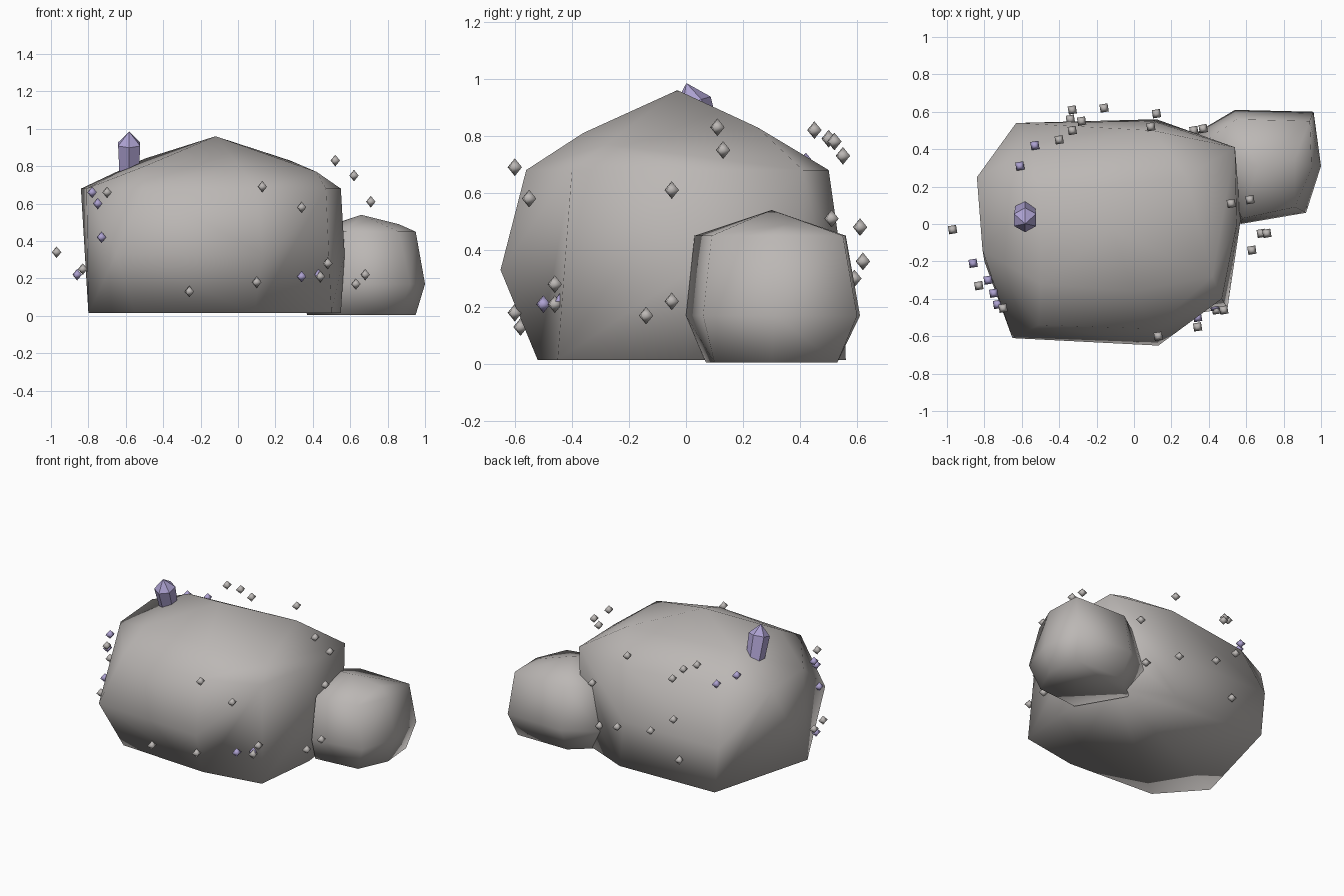
import bpy
import bmesh
from mathutils import Matrix, Vector

default_cube = bpy.data.objects.get("Cube")
if default_cube:
    bpy.data.objects.remove(default_cube, do_unlink=True)


def make_material(name, colour):
    material = bpy.data.materials.new(name)
    material.use_nodes = True
    material.diffuse_color = (*colour, 1)
    shader = next(n for n in material.node_tree.nodes if n.type == "BSDF_PRINCIPLED")
    shader.inputs["Base Color"].default_value = (*colour, 1)
    shader.inputs["Roughness"].default_value = .8
    return material


stone = make_material("warm grey stone", (.5, .475, .46))
amethyst = make_material("pale violet crystal", (.42, .36, .64))


def finish(name, bm, material, smooth=False):
    """Turn a bmesh into a named, coloured object in the scene."""
    bmesh.ops.recalc_face_normals(bm, faces=bm.faces)
    mesh = bpy.data.meshes.new(name)
    bm.to_mesh(mesh)
    bm.free()
    mesh.materials.append(material)
    for polygon in mesh.polygons:
        polygon.use_smooth = smooth
    obj = bpy.data.objects.new(name, mesh)
    bpy.context.collection.objects.link(obj)
    return obj


def boulder(name, rings, crown, hollow=None):
    """Wrap a skin around rough rings and crown points; a hollow turns one edge inward."""
    bm = bmesh.new()
    for height, outline in rings:
        for x, y in outline:
            bm.verts.new((x, y, height))
    for point in crown:
        bm.verts.new(point)
    hull = bmesh.ops.convex_hull(bm, input=bm.verts)
    leftovers = hull["geom_interior"] + hull["geom_unused"]
    inner = {v for v in leftovers if isinstance(v, bmesh.types.BMVert)}
    bmesh.ops.delete(bm, geom=list(inner), context="VERTS")
    if hollow:
        edge = min(bm.edges, key=lambda e: sum(
            (v.co - Vector(hollow)).length for v in e.verts)
            + 2 * ((e.verts[0].co + e.verts[1].co) / 2 - Vector(hollow)).length)
        bmesh.ops.rotate_edges(bm, edges=[edge])
    return finish(name, bm, stone, smooth=True)


def octahedron(name, centre, material, radius=.031):
    """A small eight-sided chip, turned slightly about the vertical."""
    bm = bmesh.new()
    for axis in range(3):
        for sign in (-1, 1):
            corner = Vector((0, 0, 0))
            corner[axis] = sign * radius
            bm.verts.new(corner)
    bmesh.ops.convex_hull(bm, input=bm.verts)
    turn = Matrix.Rotation(.95, 4, "Z")
    bmesh.ops.transform(bm, matrix=Matrix.Translation(centre) @ turn, verts=bm.verts)
    return finish(name, bm, material, smooth=True)


# Large boulder, hollowed at the lower front corner
boulder(
    "large_boulder",
    rings=[
        (.015, [(-.8, -.2), (-.55, -.48), (.09, -.52), (.5, -.45), (.55, 0),
                (.5, .4), (.12, .56), (-.6, .54)]),
        (.33, [(-.65, -.61), (.13, -.65), (.57, .02), (.53, .41), (.1, .55),
               (-.63, .54), (-.8, -.02)]),
        (.68, [(-.84, .25), (-.81, -.14), (-.51, -.54), (.1, -.56), (.47, -.4),
               (.55, 0), (.54, .41), (.1, .5), (-.55, .4)]),
    ],
    crown=[(-.5, .17, .84), (-.5, -.32, .8), (0, -.36, .81), (.42, -.28, .77),
           (.28, .25, .83), (-.12, -.03, .96)],
    hollow=(.315, -.55, .17),
)

# Small boulder leaning on the large one
boulder(
    "small_boulder",
    rings=[
        (.005, [(.93, .53), (.95, .3), (.86, .1), (.55, .07), (.37, .38), (.55, .53)]),
        (.17, [(.96, .6), (1, .31), (.92, .06), (.57, 0), (.32, .48), (.54, .61)]),
        (.45, [(.94, .55), (.95, .3), (.86, .09), (.58, .03), (.39, .45), (.55, .56)]),
    ],
    crown=[(.66, .3, .54), (.86, .35, .49)],
)

# Standing crystal: six-sided shaft with a pointed tip, leaning to the front
bm = bmesh.new()
bmesh.ops.create_cone(bm, cap_ends=True, segments=6,
                      radius1=.058, radius2=.068, depth=.2)
top_face = max(bm.faces, key=lambda face: face.calc_center_median().z)
tip = bmesh.ops.poke(bm, faces=[top_face])["verts"][0]
tip.co.z += .07
lean = Matrix.Translation((-.582, .05, .822)) @ Matrix.Rotation(.29, 4, "X")
bmesh.ops.transform(bm, matrix=lean, verts=bm.verts)
finish("standing_crystal", bm, amethyst)

# Loose chips scattered round the boulders
stone_chips = [
    (-.97, -.03, .34), (-.83, -.33, .25), (-.7, -.45, .66), (-.26, -.58, .13),
    (.1, -.6, .18), (.13, -.6, .69), (.34, -.55, .58), (.48, -.46, .28),
    (.44, -.46, .21), (.63, -.14, .17), (.68, -.05, .22), (.52, .11, .83),
    (.62, .13, .75), (.71, -.05, .61), (-.16, .62, .36), (-.33, .61, .48),
    (-.34, .56, .18), (-.28, .55, .73), (-.33, .5, .79), (-.4, .45, .82),
    (.12, .59, .3), (.09, .52, .78), (.32, .5, .22), (.37, .51, .51),
]
crystal_chips = [
    (-.86, -.21, .22), (-.78, -.3, .66), (-.75, -.37, .6), (-.73, -.43, .42),
    (.34, -.5, .21), (.43, -.44, .22), (-.53, .42, .71), (-.61, .31, .75),
]
for label, chips, material in (("stone_chip", stone_chips, stone),
                               ("crystal_chip", crystal_chips, amethyst)):
    for index, centre in enumerate(chips, start=1):
        octahedron(f"{label}_{index}", centre, material)
